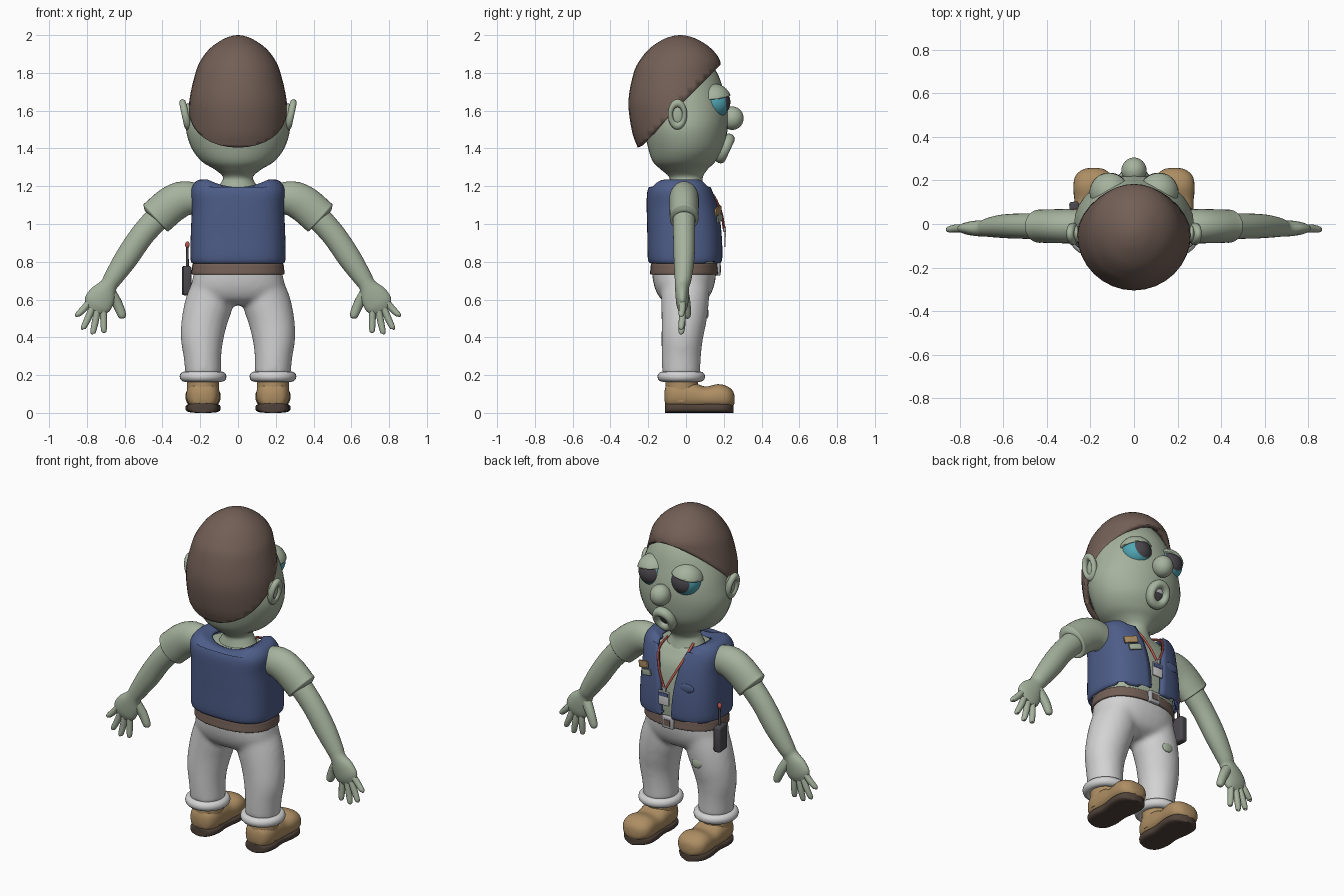
import bpy, bmesh, math
from mathutils import Vector, Matrix, Euler

cube = bpy.data.objects.get("Cube")
if cube:
    bpy.data.objects.remove(cube, do_unlink=True)


def material(name, r, g, b):
    m = bpy.data.materials.new(name)
    m.use_nodes = True
    m.diffuse_color = (r, g, b, 1)
    node = m.node_tree.nodes["Principled BSDF"]
    node.inputs["Base Color"].default_value = (r, g, b, 1)
    node.inputs["Roughness"].default_value = 0.8
    return m


skin = material("pale_green_skin", .38, .45, .34)
brown = material("brown", .17, .115, .093)
denim = material("denim_blue", .075, .11, .25)
white = material("off_white", .65, .65, .65)
tan = material("tan_leather", .42, .27, .125)
teal = material("teal", .08, .38, .46)
dark = material("charcoal", .07, .065, .075)
red = material("red", .5, .1, .08)
sole_brown = material("dark_brown", .08, .055, .042)
metal = material("grey_metal", .42, .43, .45)


def finish(name, bm, *mats):
    """Turn a bmesh into a smooth shaded object."""
    bmesh.ops.recalc_face_normals(bm, faces=bm.faces)
    me = bpy.data.meshes.new(name)
    bm.to_mesh(me)
    bm.free()
    for m in mats:
        me.materials.append(m)
    ob = bpy.data.objects.new(name, me)
    bpy.context.collection.objects.link(ob)
    bpy.ops.object.select_all(action='DESELECT')
    ob.select_set(True)
    bpy.context.view_layer.objects.active = ob
    bpy.ops.object.shade_smooth_by_angle(angle=math.radians(45))
    return ob


def spline(rows, k=4):
    """Catmull-Rom interpolation of equal length rows."""
    out = []
    for i in range(len(rows) - 1):
        a, b, c, d = (rows[max(0, min(len(rows) - 1, i + j))] for j in (-1, 0, 1, 2))
        for s in range(k):
            t = s / k
            out.append([q + t * (r - p + t * (2*p - 5*q + 4*r - w + t * (3*q - p - 3*r + w))) / 2
                        for p, q, r, w in zip(a, b, c, d)])
    return out + [list(rows[-1])]


def skin_rings(rings, closed=True, caps=True):
    bm = bmesh.new()
    vs = [[bm.verts.new(p) for p in ring] for ring in rings]
    n = len(vs[0])
    for a, b in zip(vs, vs[1:]):
        for i in range(n if closed else n - 1):
            j = (i + 1) % n
            bm.faces.new((a[i], a[j], b[j], b[i]))
    if caps:
        bm.faces.new(vs[0])
        bm.faces.new(vs[-1])
    return bm


def power(v, p):
    return math.copysign(abs(v) ** (2 / p), v)


def tube(rows, ref=(0, 1, 0), along=None, p=2, n=32, k=4):
    """Sweep an oval through rows of x, y, z, width, depth."""
    rows = spline(rows, k)
    pts = [Vector(r[:3]) for r in rows]
    rings = []
    for i, r in enumerate(rows):
        t = Vector(along) if along else pts[min(i + 1, len(pts) - 1)] - pts[max(i - 1, 0)]
        u = Vector(ref).cross(t).normalized()
        v = t.cross(u).normalized()
        angles = [2 * math.pi * j / n for j in range(n)]
        rings.append([pts[i] + u * r[3] * power(math.cos(a), p) + v * r[4] * power(math.sin(a), p)
                      for a in angles])
    return skin_rings(rings)


def upright(rows, **kw):
    """Loft from rows of z, y, width, depth."""
    return tube([(0, y, z, a, b) for z, y, a, b in rows], along=(0, 0, 1), **kw)


def ball(loc, size, rot=(0, 0, 0)):
    bm = bmesh.new()
    bmesh.ops.create_uvsphere(bm, u_segments=32, v_segments=20, radius=1)
    bm.transform(Matrix.LocRotScale(Vector(loc), Euler(rot), Vector(size)))
    return bm


def box(loc, size, rot=(0, 0, 0), bevel=0.0):
    bm = bmesh.new()
    bmesh.ops.create_cube(bm, size=1, matrix=Matrix.Diagonal((*size, 1)))
    if bevel:
        bmesh.ops.bevel(bm, geom=bm.edges[:], offset=bevel, segments=3, affect='EDGES', profile=.5)
    bm.transform(Matrix.LocRotScale(Vector(loc), Euler(rot), None))
    return bm


def ring(loc, radius, thick, scale=(1, 1, 1), rot=(0, 0, 0)):
    n, m = 32, 12
    rings = []
    for i in range(n + 1):
        a = 2 * math.pi * i / n
        rings.append([((radius + thick * math.cos(b)) * math.cos(a),
                       (radius + thick * math.cos(b)) * math.sin(a), thick * math.sin(b))
                      for b in (2 * math.pi * j / m for j in range(m))])
    bm = skin_rings(rings, caps=False)
    bmesh.ops.remove_doubles(bm, verts=bm.verts, dist=1e-5)
    bm.transform(Matrix.LocRotScale(Vector(loc), Euler(rot), Vector(scale)))
    return bm


def cut(bm, co, no):
    bmesh.ops.bisect_plane(bm, geom=bm.verts[:] + bm.edges[:] + bm.faces[:],
                           plane_co=co, plane_no=no, clear_inner=True)
    return bm


def thicken(ob, amount, offset=-1):
    mod = ob.modifiers.new("thickness", 'SOLIDIFY')
    mod.thickness, mod.offset = amount, offset


# Head, neck and hair
finish("head", upright([
    (1.14, 0, .14, .11), (1.21, 0, .095, .09), (1.25, 0, .08, .09), (1.29, -.01, .125, .125),
    (1.33, -.01, .19, .165), (1.4, 0, .245, .2), (1.5, 0, .275, .22), (1.6, 0, .262, .222),
    (1.7, -.02, .24, .22), (1.8, -.035, .2, .2), (1.9, -.04, .13, .13), (1.95, -.04, .03, .03)]), skin)
hair = upright([
    (1.35, -.03, .24, .2), (1.42, -.03, .25, .232), (1.5, -.04, .258, .248), (1.65, -.05, .258, .255),
    (1.8, -.045, .225, .232), (1.87, -.032, .195, .21), (1.93, -.03, .148, .162),
    (1.975, -.03, .085, .095), (1.995, -.03, .035, .04), (2.0, -.03, .004, .004)])
thicken(finish("hair", cut(hair, (0, 0, 1.66), (0, -1, 1)), brown), .03)

# Face
finish("nose", ball((0, .245, 1.56), (.058, .06, .062)), skin)
tilt = (math.radians(-115), 0, 0)
finish("lips", ring((0, .205, 1.4), .05, .023, (1, 1.15, 1.3), tilt), skin)
finish("mouth_inside", ball((0, .2, 1.402), (.05, .058, .012), tilt), dark)
finish("upper_teeth", box((0, .216, 1.422), (.055, .012, .03), (math.radians(-25), 0, 0), .004), white)
finish("lower_teeth", box((0, .19, 1.375), (.04, .012, .018), (math.radians(-25), 0, 0), .004), white)
for s, side in ((1, "left"), (-1, "right")):
    eye = ball((0, 0, 0), (.085,) * 3, (-math.pi / 2, 0, 0))
    for f in eye.faces:
        f.material_index = int(f.calc_center_median().y > .058)
    eye.transform(Matrix.LocRotScale(Vector((s * .11, .15, 1.645)), Euler((.12, 0, 0)), None))
    finish(side + "_eye", eye, teal, dark)
    lid = cut(ball((s * .11, .147, 1.648), (.095,) * 3), (s * .11, .15, 1.675), (s * .15, -.1, 1))
    thicken(finish(side + "_eyelid", lid, skin), .012)
    # Ears
    turn = (0, math.radians(90 + s * 12), 0)
    finish(side + "_ear_rim", ring((s * .28, -.045, 1.58), .042, .015, (1.45, .9, 1.2), turn), skin)
    finish(side + "_ear", ball((s * .265, -.045, 1.58), (.018, .04, .06)), skin)

# Torso and open vest
finish("torso", upright([
    (.76, -.01, .22, .165), (.9, -.01, .23, .175), (1.08, -.015, .225, .165),
    (1.16, -.02, .2, .13), (1.19, -.01, .13, .1)], p=2.6), skin)
profile = [(.79, -.005, .238, .18), (.815, -.005, .252, .197), (.95, -.008, .25, .197),
           (1.08, -.018, .245, .19), (1.17, -.03, .25, .175), (1.215, -.03, .232, .152),
           (1.235, -.025, .2, .122), (1.23, -.01, .13, .1)]
rings = []
for z, y, w, d in spline(profile):
    gap = .035 + .07 * max(0, (z - .8) / .42) ** 2
    start = math.asin(min(1, gap / w) ** 1.4)
    arc = []
    for i in range(65):
        a = start + (2 * math.pi - 2 * start) * i / 64
        x = w * power(math.sin(a), 2.8)
        drop = .04 * max(0, 1 - (x / .16) ** 2) if z > 1.2 else 0
        tear = .03 * max(0, math.sin(9 * a)) if z < .8 and math.cos(a) > .2 else 0
        arc.append((x, y + d * power(math.cos(a), 2.8), z - drop + tear))
    rings.append(arc)
thicken(finish("vest", skin_rings(rings, closed=False, caps=False), denim), .018)
finish("vest_pocket", ball((-.125, .172, 1.0), (.045, .008, .026), (0, 0, .12)), denim)
finish("name_tag", box((.165, .17, 1.07), (.08, .012, .04), (0, .25, -.35), .003), tan)
finish("vest_patch", box((.14, .178, 1.03), (.075, .01, .035), (0, .25, -.3), .003), skin)

# Lanyard and card
for s, side in ((1, "left"), (-1, "right")):
    finish(side + "_lanyard", tube([(s * .085, .05, 1.215, .007, .007), (s * .09, .13, 1.17, .007, .007),
                                    (s * .05, .183, 1.07, .007, .007), (0, .202, .97, .007, .007)],
                                   ref=(1, 0, 0), n=8), red)
finish("card", box((.005, .205, .92), (.07, .01, .085), bevel=.003), white)
finish("card_stripe", box((.005, .207, .943), (.06, .012, .022)), denim)
finish("card_clip", box((0, .205, .972), (.022, .016, .03), bevel=.003), metal)

# Arms and hands
fingers = [(.785, .59, .85, .51), (.77, .56, .818, .443), (.745, .54, .768, .418), (.712, .55, .71, .425)]
for s, side in ((1, "left"), (-1, "right")):
    finish(side + "_sleeve", tube([
        (s * .19, -.01, 1.13, .075, .07), (s * .28, -.01, 1.135, .092, .078), (s * .35, -.01, 1.105, .097, .078),
        (s * .42, -.01, 1.045, .097, .076), (s * .437, -.01, 1.03, .094, .074),
        (s * .44, -.01, 1.027, .06, .05)]), skin)
    finish(side + "_arm", tube([
        (s * .38, -.01, 1.08, .068, .06), (s * .5, -.01, .95, .064, .058), (s * .59, -.01, .82, .062, .055),
        (s * .66, -.015, .715, .05, .045), (s * .685, -.02, .675, .046, .038), (s * .715, -.02, .625, .07, .036),
        (s * .745, -.02, .575, .074, .03), (s * .762, -.02, .545, .05, .018)]), skin)
    for i, (x0, z0, x1, z1) in enumerate(fingers):
        finish(f"{side}_finger_{i + 1}", tube([
            (s * x0, -.02, z0, .018, .018), (s * (x0 + x1) / 2, -.02, (z0 + z1) / 2, .018, .018),
            (s * x1, -.025, z1 + .008, .014, .014), (s * x1, -.025, z1, .004, .004)], n=12), skin)
    finish(side + "_thumb", tube([
        (s * .68, -.015, .645, .03, .028), (s * .64, 0, .58, .027, .024), (s * .613, .005, .515, .022, .02),
        (s * .608, .005, .5, .007, .007)], n=16), skin)

# Trousers, merged into one soft body
parts = [finish("trousers", upright([
    (.805, -.01, .225, .165), (.74, -.01, .235, .17), (.66, -.01, .245, .155),
    (.6, -.01, .2, .12), (.57, -.01, .1, .06)], p=2.3), white)]
for s in (1, -1):
    parts.append(finish("trouser_leg", tube([
        (s * .125, -.005, .72, .1, .13), (s * .148, -.005, .6, .125, .127), (s * .175, -.01, .5, .122, .12),
        (s * .19, -.02, .4, .114, .11), (s * .188, -.025, .3, .1, .104), (s * .183, -.025, .2, .095, .1)]), white))
bpy.ops.object.select_all(action='DESELECT')
for ob in parts:
    ob.select_set(True)
bpy.context.view_layer.objects.active = parts[0]
bpy.ops.object.join()
mod = parts[0].modifiers.new("merge", 'REMESH')
mod.mode, mod.voxel_size, mod.use_smooth_shade = 'VOXEL', .014, True
mod = parts[0].modifiers.new("soften", 'SMOOTH')
mod.factor, mod.iterations = .5, 6
finish("knee_hole", ball((-.15, .108, .53), (.035, .012, .03), (.05, .3, 0)), skin)

# Belt, buckle and hip device
finish("belt", upright([(.732, -.01, .235, .17), (.736, -.01, .246, .18), (.763, -.01, .244, .178),
                        (.788, -.01, .24, .175), (.792, -.01, .225, .165)], p=2.3), brown)
finish("buckle", box((0, .17, .762), (.075, .024, .07), bevel=.006), metal)
finish("buckle_centre", box((0, .181, .762), (.04, .008, .036)), brown)
finish("hip_device", box((-.272, .06, .7), (.045, .085, .155), (0, 0, .1), .012), dark)
finish("hip_aerial", tube([(-.268, .06, .77, .008, .008), (-.268, .06, .89, .006, .006)], n=10), dark)
finish("hip_aerial_tip", ball((-.268, .06, .89), (.012, .012, .018)), red)

# Shoes and rolled cuffs
for s, side in ((1, "left"), (-1, "right")):
    x = s * .185
    finish(side + "_cuff", ring((x, -.025, .192), .098, .026, (1, 1.02, 1.05)), white)
    finish(side + "_ankle", tube([(x, -.022, .06, .085, .088), (x, -.022, .2, .085, .085)]), tan)
    finish(side + "_shoe", tube([(x, y, z, w, h) for y, z, w, h in (
        (-.115, .09, .02, .02), (-.1, .09, .062, .06), (-.05, .095, .086, .075), (.03, .092, .088, .072),
        (.1, .082, .088, .058), (.17, .086, .093, .066), (.22, .082, .084, .058), (.25, .075, .05, .038),
        (.258, .07, .01, .01))], ref=(0, 0, 1), along=(0, 1, 0), p=2.4), tan)
    finish(side + "_sole", tube([(x, y, .026, w, .026) for y, w in (
        (-.112, .03), (-.095, .068), (-.03, .086), (.05, .08), (.14, .092), (.2, .088), (.235, .06),
        (.252, .02))], ref=(0, 0, 1), along=(0, 1, 0), p=3.5), sole_brown)
